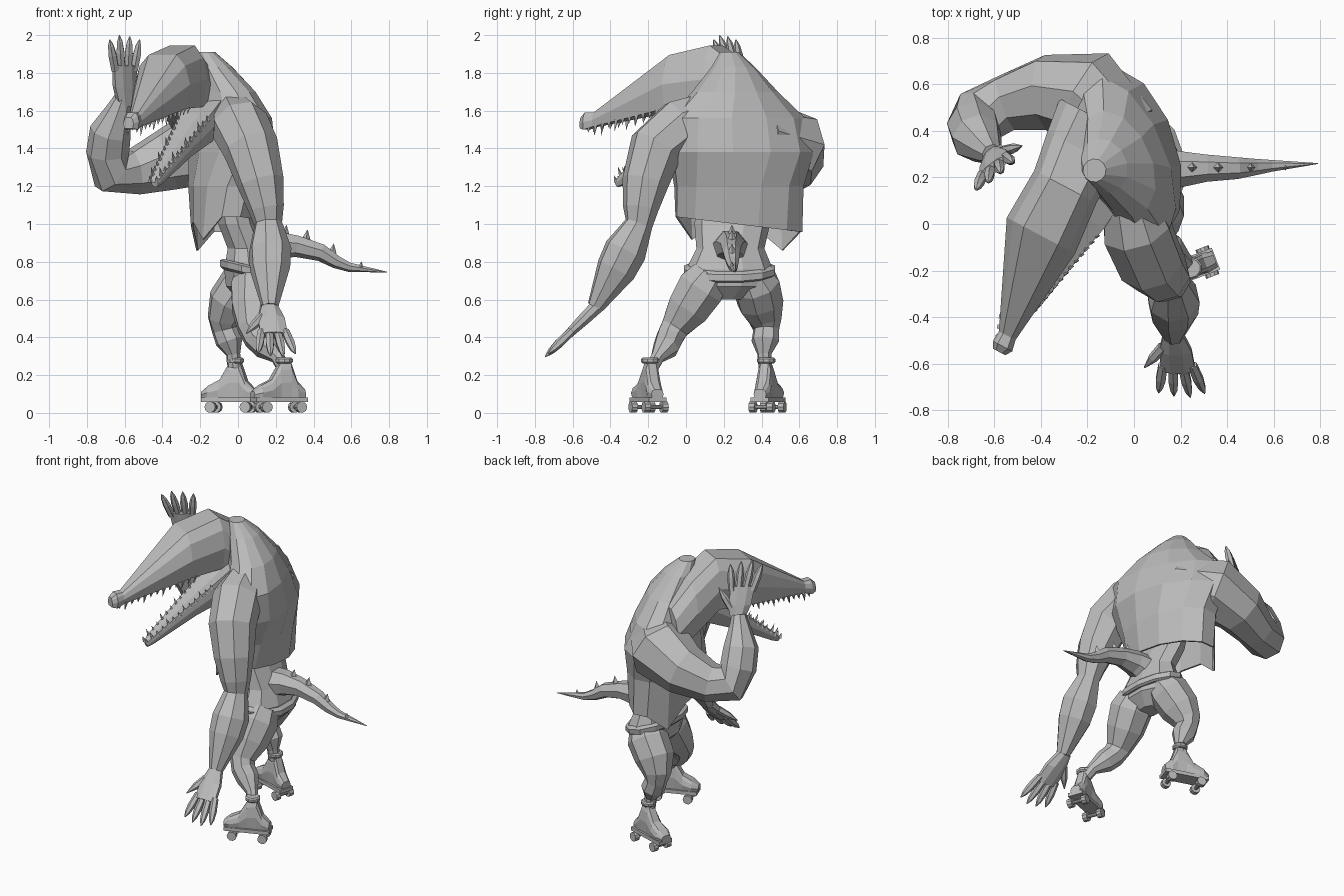
import bpy, bmesh, math
from mathutils import Vector, Matrix

if "Cube" in bpy.data.objects:
    bpy.data.objects.remove(bpy.data.objects["Cube"])

grey = bpy.data.materials.new("plain_grey")
grey.use_nodes = True
grey.diffuse_color = (0.5, 0.5, 0.5, 1)
grey.node_tree.nodes["Principled BSDF"].inputs["Base Color"].default_value = (0.5, 0.5, 0.5, 1)
UP = Vector((0, 0, 1))
X, Y = Vector((1, 0, 0)), Vector((0, 1, 0))


def finish(name, bm):
    bmesh.ops.recalc_face_normals(bm, faces=bm.faces)
    mesh = bpy.data.meshes.new(name)
    bm.to_mesh(mesh)
    bm.free()
    mesh.materials.append(grey)
    obj = bpy.data.objects.new(name, mesh)
    bpy.context.collection.objects.link(obj)
    return obj


def skin(bm, rings, close_start=True):
    """Join equal rings of points into a tube of faces."""
    rows = [[bm.verts.new(p) for p in ring] for ring in rings]
    n = len(rows[0])
    for a, b in zip(rows, rows[1:]):
        for i in range(n):
            j = (i + 1) % n
            bm.faces.new((a[i], a[j], b[j], b[i]))
    if close_start:
        bm.faces.new(rows[0][::-1])
    bm.faces.new(rows[-1])


def circle(n):
    return [(math.cos(math.tau * (i + .5) / n), math.sin(math.tau * (i + .5) / n)) for i in range(n)]


def place(sections, u, v, shape):
    """Rings on fixed axes; each section is centre, half width, half height."""
    return [[Vector(c) + u * (a * w) + v * (b * h) for a, b in shape] for c, w, h in sections]


def limb_rings(path, n):
    """Rings that follow a path of (x, y, z, radius)."""
    pts = [Vector(p[:3]) for p in path]
    rings, u = [], X.copy()
    for i, p in enumerate(pts):
        t = (pts[min(i + 1, len(pts) - 1)] - pts[max(i - 1, 0)]).normalized()
        u = u - t * u.dot(t)
        if u.length < .2:
            u = UP - t * UP.dot(t)
        u.normalize()
        v = t.cross(u)
        rings.append([p + (u * a + v * b) * path[i][3] for a, b in circle(n)])
    return rings


def limb(name, path, n=8):
    bm = bmesh.new()
    skin(bm, limb_rings(path, n))
    return finish(name, bm)


def spike(bm, base, direction, radius, length, n=4):
    direction = Vector(direction).normalized()
    m = Matrix.Translation(Vector(base) + direction * length * .45) @ UP.rotation_difference(direction).to_matrix().to_4x4()
    bmesh.ops.create_cone(bm, cap_ends=True, segments=n, radius1=radius, radius2=0, depth=length, matrix=m)


# Hunched, twisting torso with an open hem and two hanging front corners
torso = [((-.06, .28, 1.0), .19, .345, 4), ((-.05, .28, 1.2), .21, .35, 8),
         ((-.03, .29, 1.38), .22, .40, 16), ((-.04, .27, 1.56), .18, .385, 22),
         ((-.07, .26, 1.7), .145, .24, 24), ((-.13, .25, 1.83), .10, .12, 24), ((-.17, .23, 1.91), .05, .05, 24)]
rings = []
for centre, w, d, turn in torso:
    spin = Matrix.Rotation(math.radians(turn), 3, "Z")
    rings += place([(centre, w, d)], spin @ X, spin @ Y, circle(12))
for i, p in enumerate(rings[0]):
    p.z += .04 - (p.y + .07) * .12
    if i in (4, 7):
        p.z -= .11
        p.x -= .01
bm = bmesh.new()
skin(bm, rings, close_start=False)
vest = finish("vest_torso", bm)
solid = vest.modifiers.new("cloth", "SOLIDIFY")
solid.thickness = .012

# Waist, pelvis and belt
bm = bmesh.new()
skin(bm, place([((.06, .22, .60), .06, .08), ((.06, .23, .67), .13, .20), ((.06, .23, .76), .14, .23),
                ((.05, .235, .87), .11, .18), ((.0, .245, 1.0), .11, .20), ((-.03, .26, 1.15), .10, .2)],
               X, Y, circle(10)))
finish("pelvis", bm)
bm = bmesh.new()
rings = place([((.06, .23, .73), .145, .225), ((.06, .23, .742), .16, .245),
               ((.06, .23, .775), .16, .25), ((.06, .23, .787), .14, .22)], X, Y, circle(12))
for p in sum(rings, []):
    p.z -= (p.x - .04) * .25
skin(bm, rings)
finish("belt", bm)

# Head: flat-bottomed snout running back into the neck
side = Vector((.89, -.47, 0))
front = Vector((-.47, -.89, 0))
shape = [(-.85, -1), (.85, -1), (1, -.1), (.82, .6), (.5, 1), (-.5, 1), (-.82, .6), (-1, -.1)]
skull = [(-.58, -.55, 1.505, 1.565, .03), (-.565, -.525, 1.5, 1.59, .047), (-.545, -.48, 1.515, 1.59, .04),
         (-.40, -.05, 1.61, 1.895, .165), (-.295, .16, 1.62, 1.945, .15),
         (-.225, .32, 1.5, 1.83, .165), (-.15, .45, 1.42, 1.68, .19)]
bm = bmesh.new()
skin(bm, place([((x, y, (b + t) / 2), w, (t - b) / 2) for x, y, b, t, w in skull], side, UP, shape))
finish("upper_head", bm)

jaw = [((-.15, .16, 1.59), .12, .10), ((-.2, .05, 1.52), .10, .085), ((-.295, -.10, 1.41), .075, .055),
       ((-.425, -.33, 1.235), .033, .025), ((-.44, -.365, 1.21), .02, .015)]
jaw_up = Vector((-.18, -.32, .93))
jaw_shape = [(-.6, -1), (.6, -1), (1, .1), (.95, 1), (0, .7), (-.95, 1), (-1, .1)]
bm = bmesh.new()
skin(bm, place(jaw, side, jaw_up, jaw_shape))
finish("lower_jaw", bm)

# Teeth along both edges of both jaws
bm = bmesh.new()
for s in (-1, 1):
    for i in range(13):
        f = i / 12
        size = .035 + .025 * (i % 3 == 1)
        upper = Vector((-.56, -.50, 1.515)).lerp(Vector((-.38, -.02, 1.615)), f)
        spike(bm, upper + side * s * (.03 + .1 * f), -UP + front * .15, .013, size)
        lower = Vector((-.445, -.36, 1.225)).lerp(Vector((-.235, -.01, 1.545)), f)
        spike(bm, lower + side * s * (.02 + .065 * f), jaw_up, .013, size)
finish("teeth", bm)

# Arms
limb("lowered_arm", [(-.02, .10, 1.58, .12), (.01, -.02, 1.52, .155), (.07, -.16, 1.40, .148), (.12, -.215, 1.22, .125),
                     (.15, -.24, 1.08, .095), (.16, -.25, 1.0, .075), (.17, -.32, .86, .115),
                     (.17, -.37, .76, .108), (.17, -.48, .56, .045)])
limb("raised_arm", [(-.02, .38, 1.47, .15), (-.20, .55, 1.41, .205), (-.38, .565, 1.335, .165), (-.55, .52, 1.275, .125),
                    (-.67, .46, 1.28, .125), (-.69, .42, 1.38, .115), (-.675, .37, 1.49, .11),
                    (-.63, .32, 1.61, .065), (-.61, .30, 1.67, .045)])


def hand(name, wrist, along, across):
    """Flat palm, four spread fingers and a thumb on the minus side."""
    wrist, along = Vector(wrist), Vector(along).normalized()
    across = Vector(across).normalized()
    depth = along.cross(across)
    bm = bmesh.new()
    skin(bm, place([(wrist - along * .02, .045, .04), (wrist + along * .08, .075, .035),
                    (wrist + along * .20, .08, .025)], across, depth, circle(8)))
    for k in range(4):
        s = k - 1.5
        root = wrist + along * .17 + across * s * .042
        tip = (along + across * s * .14).normalized()
        reach = .20 - .018 * abs(s - .3)
        skin(bm, limb_rings([(*(root + tip * reach * f), r) for f, r in ((0, .022), (.5, .024), (.8, .017), (1, .003))], 6))
    root = wrist + along * .06 - across * .05
    tip = (along * .8 - across * .6).normalized()
    skin(bm, limb_rings([(*(root + tip * f), r) for f, r in ((0, .025), (.08, .022), (.15, .003))], 6))
    return finish(name, bm)


hand("lowered_hand", (.17, -.485, .55), (.1, -.70, -.68), (1, 0, 0))
hand("raised_hand", (-.60, .30, 1.65), (.0, -.28, .96), (-.8, -.6, 0))

# Legs
limb("left_leg", [(.09, .13, .73, .11), (.09, .08, .66, .135), (.08, .01, .55, .12), (.075, -.06, .45, .08),
                  (.10, -.085, .40, .075), (.15, -.105, .35, .072), (.21, -.15, .295, .038), (.24, -.18, .24, .036)])
limb("right_leg", [(.07, .34, .74, .10), (.03, .37, .68, .13), (-.04, .395, .58, .125), (-.075, .42, .49, .09),
                   (-.07, .425, .44, .07), (-.045, .42, .38, .075), (-.025, .415, .31, .038), (-.02, .42, .24, .036)])


# Roller boots
def skate(name, ankle, heading):
    base, fwd = Vector((*ankle, 0)), Vector((*heading, 0)).normalized()
    lat = UP.cross(fwd)
    boot = [(-.11, .08, .125, .035), (-.065, .075, .17, .045), (-.03, .075, .27, .042), (.03, .075, .26, .042),
            (.08, .075, .175, .048), (.14, .075, .145, .055), (.18, .08, .115, .035)]
    bm = bmesh.new()
    skin(bm, place([(base + fwd * f + UP * (lo + hi) / 2, w, (hi - lo) / 2) for f, lo, hi, w in boot], lat, UP, shape))
    skin(bm, place([(base + fwd * f + UP * .07, .05, .012) for f in (-.115, .175)], lat, UP,
                   [(-1, -1), (1, -1), (1, 1), (-1, 1)]))
    skin(bm, place([(base + UP * z, r, r) for z, r in ((.262, .04), (.27, .048), (.285, .048), (.293, .04))],
                   X, Y, circle(10)))
    turn = UP.rotation_difference(lat).to_matrix().to_4x4()
    for f in (-.075, .12):
        for s, r, d in ((0, .012, .11), (-.05, .03, .032), (.05, .03, .032)):
            spot = base + fwd * f + lat * s + UP * .031
            bmesh.ops.create_cone(bm, cap_ends=True, segments=10, radius1=r, radius2=r, depth=d,
                                  matrix=Matrix.Translation(spot) @ turn)
    return finish(name, bm)


skate("left_skate", (.245, -.19), (-.92, -.35))
skate("right_skate", (-.015, .425), (-.94, .3))

# Tail with a row of spikes
limb("tail", [(.10, .235, .87, .10), (.20, .235, .89, .08), (.31, .24, .885, .06), (.44, .24, .85, .048),
              (.52, .245, .80, .036), (.59, .25, .772, .026), (.79, .26, .745, .002)], 7)
bm = bmesh.new()
for x, z, size in ((.25, .95, .05), (.36, .915, .06), (.50, .85, .05), (.65, .775, .03)):
    spike(bm, (x, .243, z), (.15, 0, 1), size * .45, size)
finish("tail_spikes", bm)
